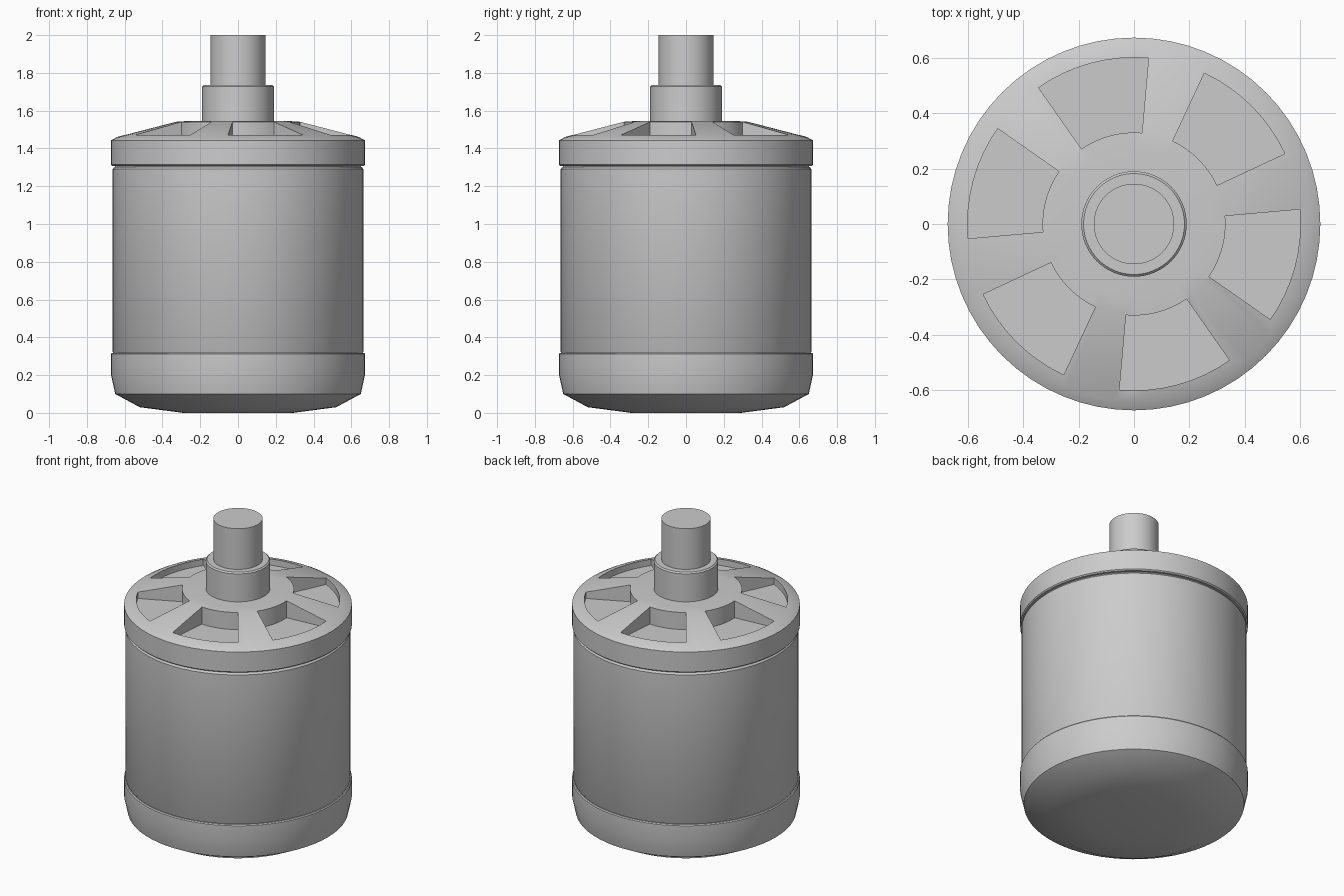
import bpy, bmesh, math

cube = bpy.data.objects.get("Cube")
if cube:
    bpy.data.objects.remove(cube, do_unlink=True)

SEGMENTS = 64
grey = bpy.data.materials.new("plain grey")
grey.use_nodes = True
colour = (0.6, 0.6, 0.6, 1)
grey.diffuse_color = colour
grey.node_tree.nodes["Principled BSDF"].inputs["Base Color"].default_value = colour


def make_object(name, bm):
    bmesh.ops.recalc_face_normals(bm, faces=bm.faces)
    mesh = bpy.data.meshes.new(name)
    bm.to_mesh(mesh)
    bm.free()
    mesh.materials.append(grey)
    obj = bpy.data.objects.new(name, mesh)
    bpy.context.collection.objects.link(obj)
    return obj


def lathe(name, profile):
    """Closed solid of revolution from (radius, height) points, bottom to top."""
    bm = bmesh.new()
    rings = []
    for r, z in profile:
        rings.append([bm.verts.new((r * math.cos(math.tau * i / SEGMENTS),
                                    r * math.sin(math.tau * i / SEGMENTS), z))
                      for i in range(SEGMENTS)])
    for low, high in zip(rings, rings[1:]):
        for i in range(SEGMENTS):
            j = (i + 1) % SEGMENTS
            bm.faces.new((low[i], low[j], high[j], high[i]))
    bm.faces.new(rings[0][::-1])
    bm.faces.new(rings[-1])
    return make_object(name, bm)


def pocket_cutters(name, inner, outer, floor, top):
    """Six ring sectors used to hollow the cap."""
    bm = bmesh.new()
    steps = 8
    for k in range(6):
        angles = [math.radians(45 + 60 * k - 20 + 40 * s / steps)
                  for s in range(steps + 1)]
        outline = [(outer, a) for a in angles] + [(inner, a) for a in reversed(angles)]
        base = bm.faces.new([bm.verts.new((r * math.cos(a), r * math.sin(a), floor))
                             for r, a in outline])
        grown = bmesh.ops.extrude_face_region(bm, geom=[base])["geom"]
        bmesh.ops.translate(bm, vec=(0, 0, top - floor),
                            verts=[v for v in grown if isinstance(v, bmesh.types.BMVert)])
    return make_object(name, bm)


# Rounded lower cup
lower_cup = lathe("lower_cup", [(0.29, 0), (0.52, 0.03), (0.65, 0.1), (0.672, 0.2),
                                (0.672, 0.312), (0.667, 0.318)])

# Main barrel, with softened ends
barrel = lathe("barrel", [(0.655, 0.31), (0.664, 0.325), (0.664, 1.29), (0.655, 1.302)])

# Narrow groove between barrel and cap
neck = lathe("neck", [(0.65, 1.29), (0.65, 1.32)])

# Sloped cap with six pockets
cap = lathe("cap", [(0.665, 1.307), (0.672, 1.314), (0.672, 1.443), (0.64, 1.461),
                    (0.33, 1.541), (0.27, 1.545)])
cutters = pocket_cutters("pocket_cutters", 0.33, 0.6, 1.43, 1.7)
cutters.hide_render = True
cut = cap.modifiers.new("pockets", "BOOLEAN")
cut.operation = "DIFFERENCE"
cut.solver = "EXACT"
cut.object = cutters
bpy.context.view_layer.objects.active = cap
bpy.ops.object.modifier_apply(modifier=cut.name)
bpy.data.objects.remove(cutters, do_unlink=True)

# Collar and output shaft
collar = lathe("collar", [(0.19, 1.53), (0.19, 1.727), (0.182, 1.735)])
shaft = lathe("shaft", [(0.145, 1.72), (0.145, 2)])

# Smooth sides, crisp corners
for obj in (lower_cup, barrel, neck, cap, collar, shaft):
    bpy.ops.object.select_all(action="DESELECT")
    obj.select_set(True)
    bpy.context.view_layer.objects.active = obj
    bpy.ops.object.shade_smooth_by_angle(angle=math.radians(35))
